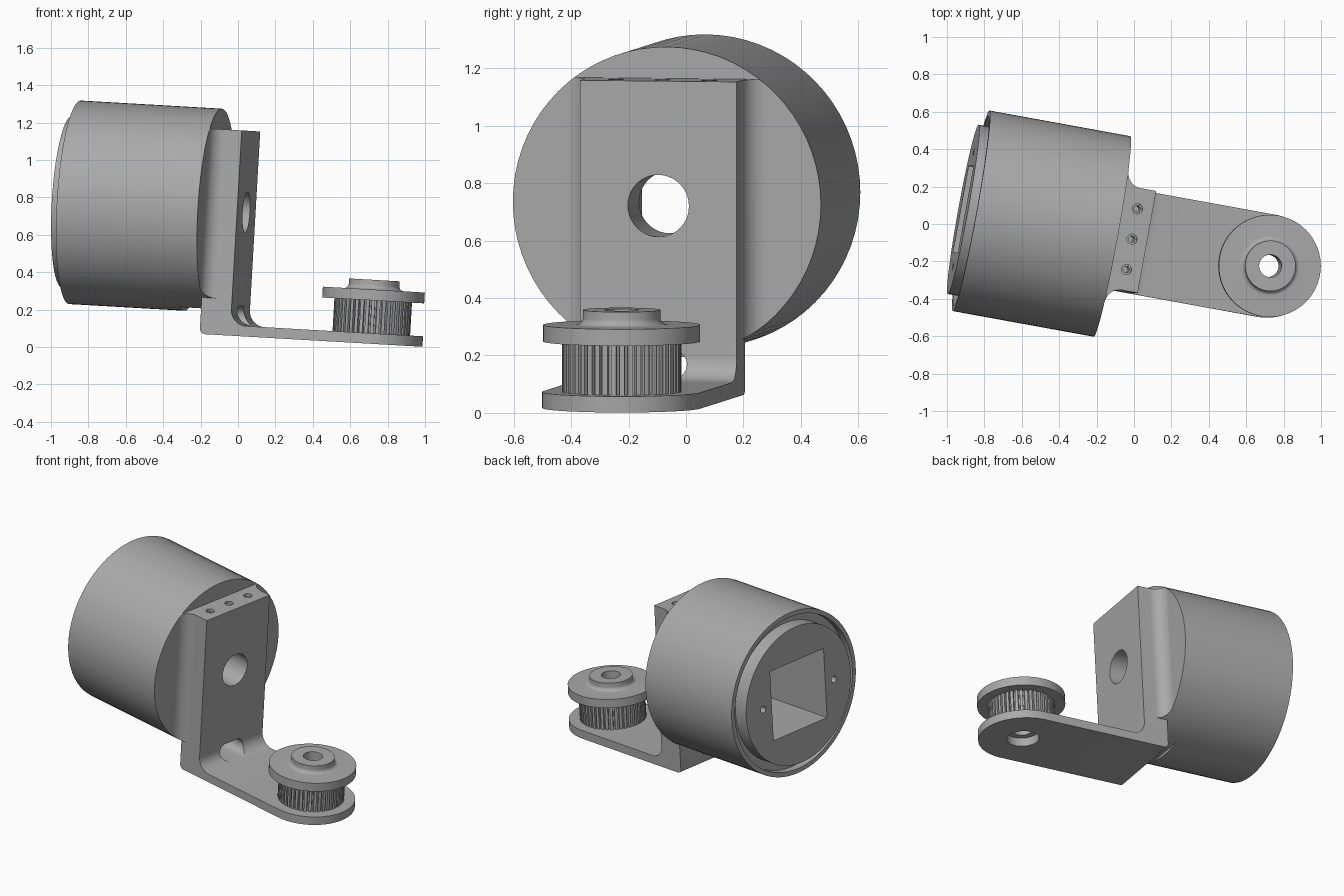
import bpy
import bmesh
from math import sin, cos, pi, radians
from mathutils import Matrix

if "Cube" in bpy.data.objects:
    bpy.data.objects.remove(bpy.data.objects["Cube"], do_unlink=True)

# The assembly is modelled square to its own axes, then tilted as a whole
TILT = Matrix.Rotation(radians(3.3), 4, 'Y') @ Matrix.Rotation(radians(-10.3), 4, 'Z')
MID = -0.094            # centre plane (y) of the assembly
HALF = 0.277            # half width of the bracket
FACE = -0.145           # where the bracket meets the drum
AXIS_Z = 0.722          # height of the drum axis
DRUM_R = 0.545
PULLEY_X = 0.736
BASE, ARM_TOP, TOP = 0.058, 0.114, 1.157
FRONT = 0.02            # outer face of the upright

grey = bpy.data.materials.new("plain_grey")
grey.use_nodes = True
grey.diffuse_color = (0.4, 0.4, 0.4, 1)
grey.node_tree.nodes["Principled BSDF"].inputs["Base Color"].default_value = (0.4, 0.4, 0.4, 1)


def finish_mesh(name, bm):
    bmesh.ops.recalc_face_normals(bm, faces=bm.faces)
    mesh = bpy.data.meshes.new(name)
    bm.to_mesh(mesh)
    bm.free()
    mesh.materials.append(grey)
    ob = bpy.data.objects.new(name, mesh)
    bpy.context.collection.objects.link(ob)
    return ob


def place(axis, a, b, t):
    return {'X': (t, a, b), 'Y': (a, t, b), 'Z': (a, b, t)}[axis]


def prism(name, outline, axis, lo, hi):
    """Extrude a flat outline along an axis."""
    bm = bmesh.new()
    ends = [[bm.verts.new(place(axis, a, b, t)) for a, b in outline] for t in (lo, hi)]
    for ring in ends:
        bm.faces.new(ring)
    n = len(outline)
    for i in range(n):
        j = (i + 1) % n
        bm.faces.new((ends[0][i], ends[0][j], ends[1][j], ends[1][i]))
    return finish_mesh(name, bm)


def lathe(name, profile, axis, ca, cb, steps=72):
    """Spin a closed (radius, distance) profile about an axis."""
    bm = bmesh.new()
    rings = []
    for i in range(steps):
        t = 2 * pi * i / steps
        rings.append([bm.verts.new(place(axis, ca + r * cos(t), cb + r * sin(t), d))
                      for r, d in profile])
    n = len(profile)
    for i in range(steps):
        p, q = rings[i], rings[(i + 1) % steps]
        for k in range(n):
            m = (k + 1) % n
            bm.faces.new((p[k], p[m], q[m], q[k]))
    return finish_mesh(name, bm)


def arc(ca, cb, r, start, end, steps=10):
    return [(ca + r * cos(radians(start + (end - start) * i / steps)),
             cb + r * sin(radians(start + (end - start) * i / steps)))
            for i in range(steps + 1)]


def circle(ca, cb, r, steps=40):
    return arc(ca, cb, r, 0, 360, steps)[:-1]


def box(a0, a1, b0, b1):
    return [(a0, b0), (a1, b0), (a1, b1), (a0, b1)]


def combine(ob, other, operation='DIFFERENCE'):
    mod = ob.modifiers.new("combine", 'BOOLEAN')
    mod.operation = operation
    mod.solver = 'EXACT'
    mod.object = other
    bpy.ops.object.select_all(action='DESELECT')
    bpy.context.view_layer.objects.active = ob
    ob.select_set(True)
    bpy.ops.object.modifier_apply(modifier=mod.name)
    bpy.data.objects.remove(other, do_unlink=True)


# Drum: turned body with a shaft hole, a thin rim and a raised end boss
drum = lathe("drum", [(0.108, FACE), (DRUM_R, FACE), (DRUM_R, -0.912), (0.515, -0.912),
                      (0.515, -0.86), (0.46, -0.86), (0.46, -0.955), (0.108, -0.955)],
             'X', MID, AXIS_Z)
side = 0.235
combine(drum, prism("cavity", box(MID - side, MID + side, AXIS_Z - side, AXIS_Z + side),
                    'X', -1.1, -0.2))
for s in (-1, 1):
    combine(drum, prism("screw_hole", circle(MID + s * 0.31, AXIS_Z, 0.022, 20), 'X', -1.1, -0.8))
combine(drum, prism("relief", box(-0.285, 0, 0, 0.195), 'Y', MID - 0.25, MID + 0.25))

# Bracket: L-shaped side profile with a filleted inner corner
R = 0.085
outline = ([(1.013, BASE), (1.013, ARM_TOP)]
           + arc(FRONT + R, ARM_TOP + R, R, 270, 180)
           + [(FRONT, TOP), (FACE, TOP)]
           + arc(FACE + 0.03, BASE + 0.03, 0.03, 180, 270, 6))
bracket = prism("bracket", outline, 'Y', MID - HALF, MID + HALF)

# Rounded arm end
plan = arc(PULLEY_X, MID, HALF, -90, 90, 32) + [(-0.5, MID + HALF + 0.0), (-0.5, MID - HALF)]
plan = [(x, MID + (y - MID) * (1.0 if x > PULLEY_X - 0.01 else 1.05)) for x, y in plan]
combine(bracket, prism("arm_plan", plan, 'Z', -1, 2), 'INTERSECT')

# Flared fillets where the upright meets the drum, trimmed to the drum outline
F = 0.08
flare_outline = (arc(FACE + F, MID + HALF + F, F, 180, 270)
                 + arc(FACE + F, MID - HALF - F, F, 90, 180))
flare = prism("flare", flare_outline, 'Z', 0.15, TOP)
combine(flare, prism("trim", circle(MID, AXIS_Z, DRUM_R, 72), 'X', -1, 1), 'INTERSECT')
combine(bracket, flare, 'UNION')

# Bracket holes: shaft, base slot, three on top, one below the pulley
combine(bracket, prism("shaft_hole", circle(MID, AXIS_Z, 0.108), 'X', -0.5, 0.5))
slot = (arc(MID + 0.05, 0.168, 0.052, -90, 90) + arc(MID - 0.05, 0.168, 0.052, 90, 270))
combine(bracket, prism("base_slot", slot, 'X', -0.4, 0.3))
for k in (-1, 0, 1):
    y = MID + k * 0.165
    combine(bracket, prism("top_hole", circle(-0.062, y, 0.017, 20), 'Z', TOP - 0.2, 2))
    combine(bracket, prism("top_counterbore", circle(-0.062, y, 0.027, 20), 'Z', TOP - 0.02, 2))
combine(bracket, prism("arm_hole", circle(PULLEY_X, MID, 0.1), 'Z', -1, 1))

# Pulley: toothed barrel, flange and filleted hub
TEETH = 44
gear = []
for i in range(TEETH):
    for part, r in ((0, 0.208), (0.6, 0.208), (0.66, 0.192), (0.94, 0.192)):
        t = 2 * pi * (i + part) / TEETH
        gear.append((PULLEY_X + r * cos(t), MID + r * sin(t)))
teeth = prism("pulley_teeth", gear, 'Z', ARM_TOP, 0.29)
combine(teeth, prism("bore", circle(PULLEY_X, MID, 0.06), 'Z', -1, 1))
hub = ([(0.06, 0.29), (0.273, 0.29), (0.273, 0.348)]
       + arc(0.16, 0.373, 0.025, 270, 180, 6)
       + [(0.135, 0.4), (0.06, 0.4)])
flange = lathe("pulley_flange", hub, 'Z', PULLEY_X, MID)

# Tilt everything and keep the edges crisp
for ob in (drum, bracket, teeth, flange):
    ob.data.transform(TILT)
    bpy.ops.object.select_all(action='DESELECT')
    bpy.context.view_layer.objects.active = ob
    ob.select_set(True)
    bpy.ops.object.shade_smooth_by_angle(angle=radians(25))
